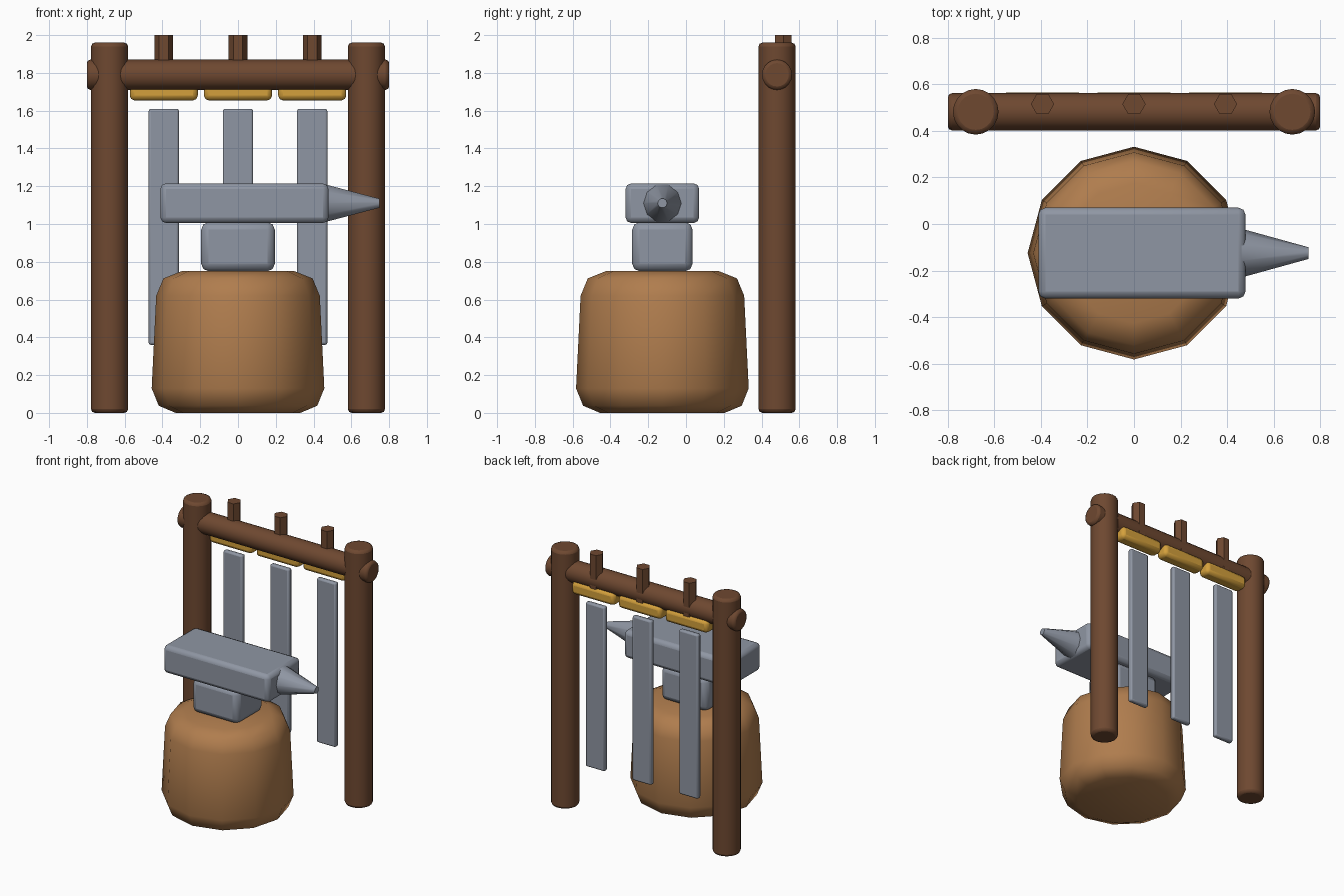
import bpy, bmesh, math
from mathutils import Matrix

if "Cube" in bpy.data.objects:
    bpy.data.objects.remove(bpy.data.objects["Cube"])


def material(name, rgb):
    m = bpy.data.materials.new(name)
    m.diffuse_color = (*rgb, 1)
    m.use_nodes = True
    m.node_tree.nodes["Principled BSDF"].inputs["Base Color"].default_value = m.diffuse_color
    return m


STUMP = material("light_wood", (0.434, 0.205, 0.076))
WOOD = material("dark_wood", (0.156, 0.065, 0.030))
STEEL = material("steel_grey", (0.275, 0.305, 0.366))
BRASS = material("brass_yellow", (0.658, 0.352, 0.045))


def finish(bm, name, mat, loc, bevel=0, segments=2, angle=35):
    me = bpy.data.meshes.new(name)
    bmesh.ops.recalc_face_normals(bm, faces=bm.faces)
    bm.to_mesh(me)
    bm.free()
    me.materials.append(mat)
    ob = bpy.data.objects.new(name, me)
    bpy.context.collection.objects.link(ob)
    ob.location = loc
    if bevel:
        mod = ob.modifiers.new("soft_edges", 'BEVEL')
        mod.width = bevel
        mod.segments = segments
        mod.limit_method = 'ANGLE'
        mod.angle_limit = math.radians(40)
    bpy.ops.object.select_all(action='DESELECT')
    ob.select_set(True)
    bpy.context.view_layer.objects.active = ob
    bpy.ops.object.shade_smooth_by_angle(angle=math.radians(angle))
    return ob


def box(name, mat, loc, size, bevel):
    bm = bmesh.new()
    bmesh.ops.create_cube(bm, size=1)
    bmesh.ops.scale(bm, vec=size, verts=bm.verts)
    return finish(bm, name, mat, loc, bevel)


def rod(name, mat, loc, r1, r2, length, sides, axis='Z', spin=0, bevel=0, angle=35):
    bm = bmesh.new()
    bmesh.ops.create_cone(bm, cap_ends=True, segments=sides,
                          radius1=r1, radius2=r2, depth=length)
    rot = Matrix.Rotation(spin, 3, 'Z')
    if axis == 'X':
        rot = Matrix.Rotation(math.pi / 2, 3, 'Y') @ rot
    bmesh.ops.rotate(bm, cent=(0, 0, 0), matrix=rot, verts=bm.verts)
    return finish(bm, name, mat, loc, bevel, angle=angle)


# twelve-sided stump, lathed from a rounded profile
profile = [(0.33, 0), (0.42, 0.038), (0.457, 0.13),
           (0.433, 0.62), (0.395, 0.712), (0.30, 0.75)]
bm = bmesh.new()
rings = [[bm.verts.new((r * math.cos(i * math.pi / 6), r * math.sin(i * math.pi / 6), z))
          for i in range(12)] for r, z in profile]
for a, b in zip(rings, rings[1:]):
    for i in range(12):
        j = (i + 1) % 12
        bm.faces.new((a[i], a[j], b[j], b[i]))
bm.faces.new(rings[0][::-1])
bm.faces.new(rings[-1])
finish(bm, "stump", STUMP, (0, -0.125, 0), angle=50)

# anvil: waist, body and horn
box("anvil_waist", STEEL, (0, -0.125, 0.88), (0.39, 0.32, 0.26), 0.04)
box("anvil_body", STEEL, (0.034, -0.125, 1.11), (0.89, 0.39, 0.21), 0.03)
rod("anvil_horn", STEEL, (0.60, -0.125, 1.11), 0.108, 0.025, 0.30, 10, 'X')

# rack: two posts and a cross beam
for side, label in ((-1, "left"), (1, "right")):
    rod(label + "_post", WOOD, (side * 0.68, 0.482, 0.98), 0.098, 0.098, 1.96, 20, bevel=0.02)
rod("cross_beam", WOOD, (0, 0.482, 1.79), 0.08, 0.08, 1.60, 20, 'X', bevel=0.018)

# three hung tools: peg, brass holder and steel bar
for i in range(3):
    x = (i - 1) * 0.393
    n = str(i + 1)
    rod("peg_" + n, WOOD, (x, 0.515, 1.85), 0.05, 0.05, 0.30, 6, spin=math.pi / 6)
    box("brass_holder_" + n, BRASS, (x, 0.515, 1.702), (0.36, 0.10, 0.095), 0.025)
    box("steel_bar_" + n, STEEL, (x, 0.515, 0.985), (0.16, 0.04, 1.25), 0.012)
